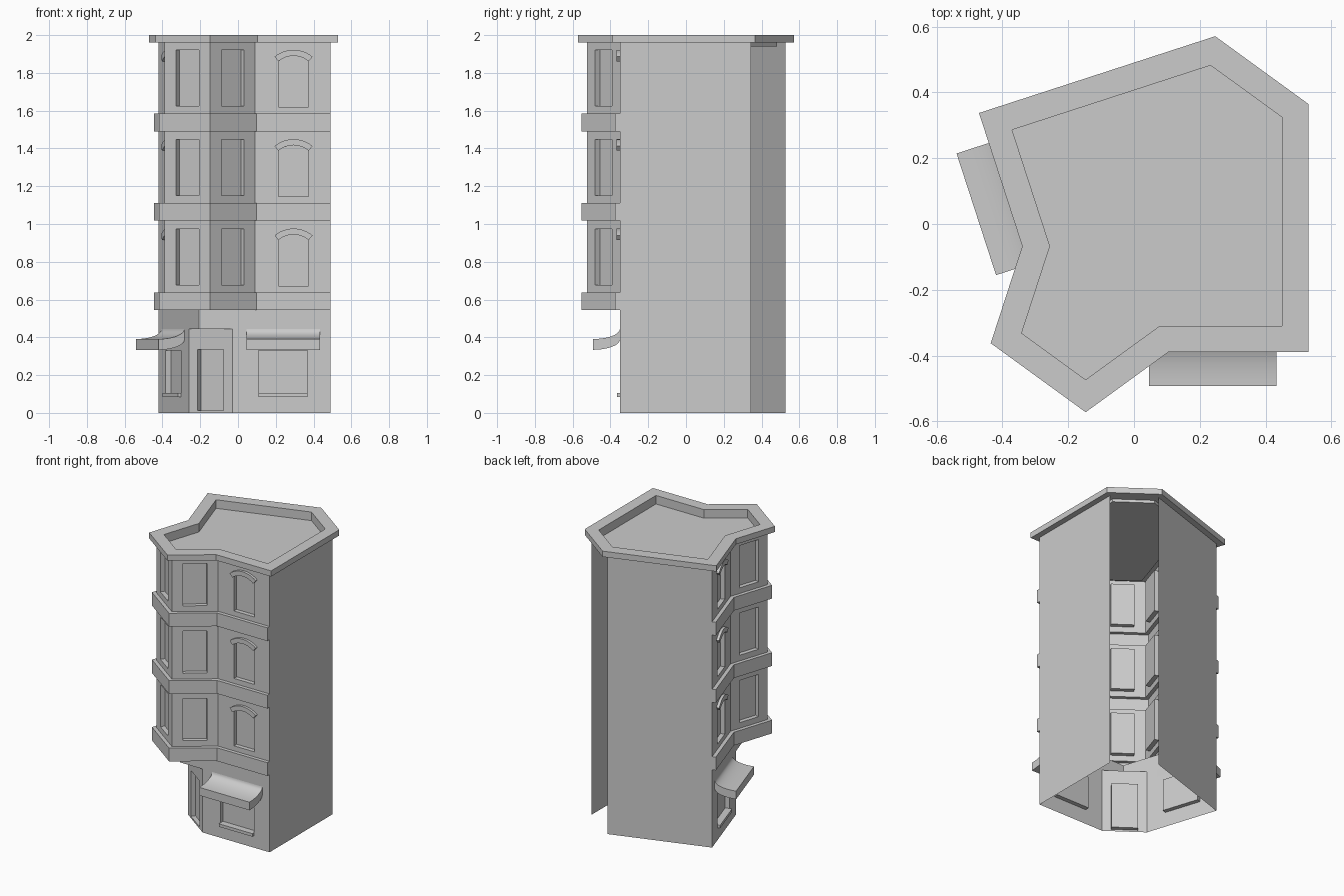
import bpy, bmesh, math
from mathutils import Vector, Matrix

if "Cube" in bpy.data.objects:
    bpy.data.objects.remove(bpy.data.objects["Cube"])

# Plan: the building is mirrored about a diagonal through the sharp corner C
V = lambda x, y: Vector((x, y, 0))
C = V(-0.206, -0.35)
c, s = math.cos(math.radians(108)), math.sin(math.radians(108))
MIRROR = (Matrix.Translation(C) @ Matrix(((c, s, 0, 0), (s, -c, 0, 0), (0, 0, 1, 0), (0, 0, 0, 1)))
          @ Matrix.Translation(-C))
A, B, D, E = V(0.49, -0.35), V(0.091, -0.35), V(-0.147, -0.523), V(0.49, 0.345)
P = V(-0.03, -0.35)
A2, B2, D2, E2, P2 = [MIRROR @ p for p in (A, B, D, E, P)]
PLAN = [D, B, A, E, E2, A2, B2, D2]
TOP = 1.96
STEP = 0.473
Z = Vector((0, 0, 1))


def offset(poly, d):
    out = []
    for i, p in enumerate(poly):
        a = (p - poly[i - 1]).normalized().cross(Z)
        b = (poly[(i + 1) % len(poly)] - p).normalized().cross(Z)
        out.append(p + (a + b) * d / (1 + a.dot(b)))
    return out


def face(bm, pts):
    return bm.faces.new([bm.verts.new(p) for p in pts])


def wall(bm, p0, p1, z0, z1):
    face(bm, [p0 + Z * z0, p1 + Z * z0, p1 + Z * z1, p0 + Z * z1])


def ring(bm, a, za, b, zb, closed=True):
    n = len(a)
    for i in range(n if closed else n - 1):
        j = (i + 1) % n
        face(bm, [a[i] + Z * za, a[j] + Z * za, b[j] + Z * zb, b[i] + Z * zb])


def opening(w, z0, z1, rise=0.0):
    """Right half of a window outline, bottom to top, u measured from its centre."""
    if not rise:
        return [(w / 2, z0), (w / 2, z1)]
    r = (w * w / 4 + rise * rise) / (2 * rise)
    a = math.asin(w / 2 / r)
    return [(w / 2, z0)] + [(r * math.sin(a * (1 - k / 6)), z1 - r + r * math.cos(a * (1 - k / 6)))
                            for k in range(6)]


def window_wall(bm, p0, p1, z0, z1, mid, half, top, depth=0.03):
    """Wall panel with a recessed pane centred at distance mid from p0."""
    u = (p1 - p0).normalized()
    n = u.cross(Z)
    L = (p1 - p0).length
    at = lambda x, z, d=0: p0 + u * (mid + x) + Z * z - n * d
    zb = half[0][1]
    right = [(0, zb)] + half + [(0, top)]
    face(bm, [at(0, z0), at(L - mid, z0), at(L - mid, z1), at(0, z1)] + [at(*q) for q in right[::-1]])
    face(bm, [at(0, z1), at(-mid, z1), at(-mid, z0), at(0, z0)] + [at(-x, z) for x, z in right])
    loop = half + ([(0, top)] if len(half) > 2 else []) + [(-x, z) for x, z in half[::-1]]
    ring(bm, [at(*q) for q in loop], 0, [at(*q, depth) for q in loop], 0)
    face(bm, [at(*q, depth) for q in loop])


def prism(bm, pts, vec):
    ring(bm, pts, 0, [p + vec for p in pts], 0)
    face(bm, pts[::-1])
    face(bm, [p + vec for p in pts])


def make(name, half=None, whole=None, solid=False):
    """Build half, mirror it across the diagonal, then add the unmirrored parts."""
    bm = bmesh.new()
    if half:
        half(bm)
        geo = bmesh.ops.duplicate(bm, geom=bm.verts[:] + bm.edges[:] + bm.faces[:])["geom"]
        bmesh.ops.transform(bm, matrix=MIRROR, verts=[g for g in geo if isinstance(g, bmesh.types.BMVert)])
        bmesh.ops.reverse_faces(bm, faces=[g for g in geo if isinstance(g, bmesh.types.BMFace)])
    if whole:
        whole(bm)
    bmesh.ops.remove_doubles(bm, verts=bm.verts[:], dist=1e-5)
    if solid:
        bmesh.ops.recalc_face_normals(bm, faces=bm.faces[:])
    me = bpy.data.meshes.new(name)
    bm.to_mesh(me)
    bm.free()
    ob = bpy.data.objects.new(name, me)
    bpy.context.collection.objects.link(ob)
    return ob


# Ground floor: shop fronts, and a door set in the cut-off corner
def shop_wall(bm):
    window_wall(bm, P, A, 0, 0.445, 0.238 - P.x, opening(0.26, 0.104, 0.33), 0.33)
    wall(bm, C, A, 0.445, 0.545)


def door_wall(bm):
    L = (P - P2).length
    window_wall(bm, P2, P, 0, 0.445, L / 2, opening(0.17, 0.013, 0.335), 0.335)
    face(bm, [p + Z * 0.445 for p in (P, P2, C)])


make("ground_floor", shop_wall, door_wall)


# Plain party walls; the short back side stays open
make("party_walls", lambda bm: wall(bm, A, E, 0, TOP))


# Upper floors: arched windows on the facades, plain ones on the corner bay
def upper_half(bm):
    for k in range(3):
        z = k * STEP
        z0, z1 = 0.638 + z, min(1.018 + z, TOP)
        window_wall(bm, B, A, z0, z1, 0.294 - B.x, opening(0.16, 0.673 + z, 0.944 + z, 0.029), 0.944 + z)
        window_wall(bm, D, B, z0, z1, (B - D).length / 2, opening(0.15, 0.678 + z, 0.974 + z), 0.974 + z)


def upper_front(bm):
    for k in range(3):
        z = k * STEP
        window_wall(bm, D2, D, 0.638 + z, min(1.018 + z, TOP), (D - D2).length / 2,
                    opening(0.15, 0.678 + z, 0.974 + z), 0.974 + z)


make("upper_floors", upper_half, upper_front)


# Projecting floor bands, plus the underside of the bay
def bands(bm):
    o = offset(PLAN, 0.025)
    end = A + V(0, -0.025)
    inner = [A2, B2, D2, D, B, A]
    outer = [MIRROR @ end, o[6], o[7], o[0], o[1], end]
    for k in range(3):
        z0, z1 = 0.545 + k * STEP, 0.638 + k * STEP
        ring(bm, inner, z0, outer, z0, False)
        ring(bm, outer, z0, outer, z1, False)
        ring(bm, outer, z1, inner, z1, False)
        wall(bm, outer[-1], inner[-1], z0, z1)
        wall(bm, inner[0], outer[0], z0, z1)
    face(bm, [p + Z * 0.545 for p in (D2, B2, C, B, D)])


make("floor_bands", None, bands)


# Arched window heads
def arches(bm):
    for k in range(3):
        zc, a = 0.819 + k * STEP, math.radians(39.9)
        arc = lambda r: [Vector((0.294 + r * math.sin(a * t / 6), -0.35, zc + r * math.cos(a * t / 6)))
                         for t in range(-6, 7)]
        prism(bm, arc(0.125) + arc(0.157)[::-1], V(0, -0.018))


make("window_arches", arches, solid=True)


# Shop window sills
def sills(bm):
    prism(bm, [Vector((x, -0.35, z)) for x, z in
               ((0.108, 0.083), (0.368, 0.083), (0.368, 0.104), (0.108, 0.104))], V(0, -0.016))


make("shop_sills", sills, solid=True)


# Curved awnings
def awning(bm):
    arc = [(-0.35 - 0.143 * (1 - math.cos(a)), 0.445 - 0.054 * math.sin(a))
           for a in (math.pi / 2 * k / 10 for k in range(11))]
    pts = arc + [(y, z - 0.057) for y, z in arc[::-1]]
    prism(bm, [Vector((0.045, y, z)) for y, z in pts], V(0.389, 0))


aw = make("awnings", awning, solid=True)
bpy.context.view_layer.objects.active = aw
aw.select_set(True)
bpy.ops.object.shade_smooth_by_angle(angle=math.radians(30))


# Roof slab with overhang and sunken deck
def roof(bm):
    out, inn = offset(PLAN, 0.04), offset(PLAN, -0.04)
    ring(bm, inn, TOP, out, TOP)
    ring(bm, out, TOP, out, 2.0)
    ring(bm, out, 2.0, inn, 2.0)
    ring(bm, inn, 2.0, inn, 1.94)
    face(bm, [p + Z * 1.94 for p in inn])


make("roof", None, roof)
